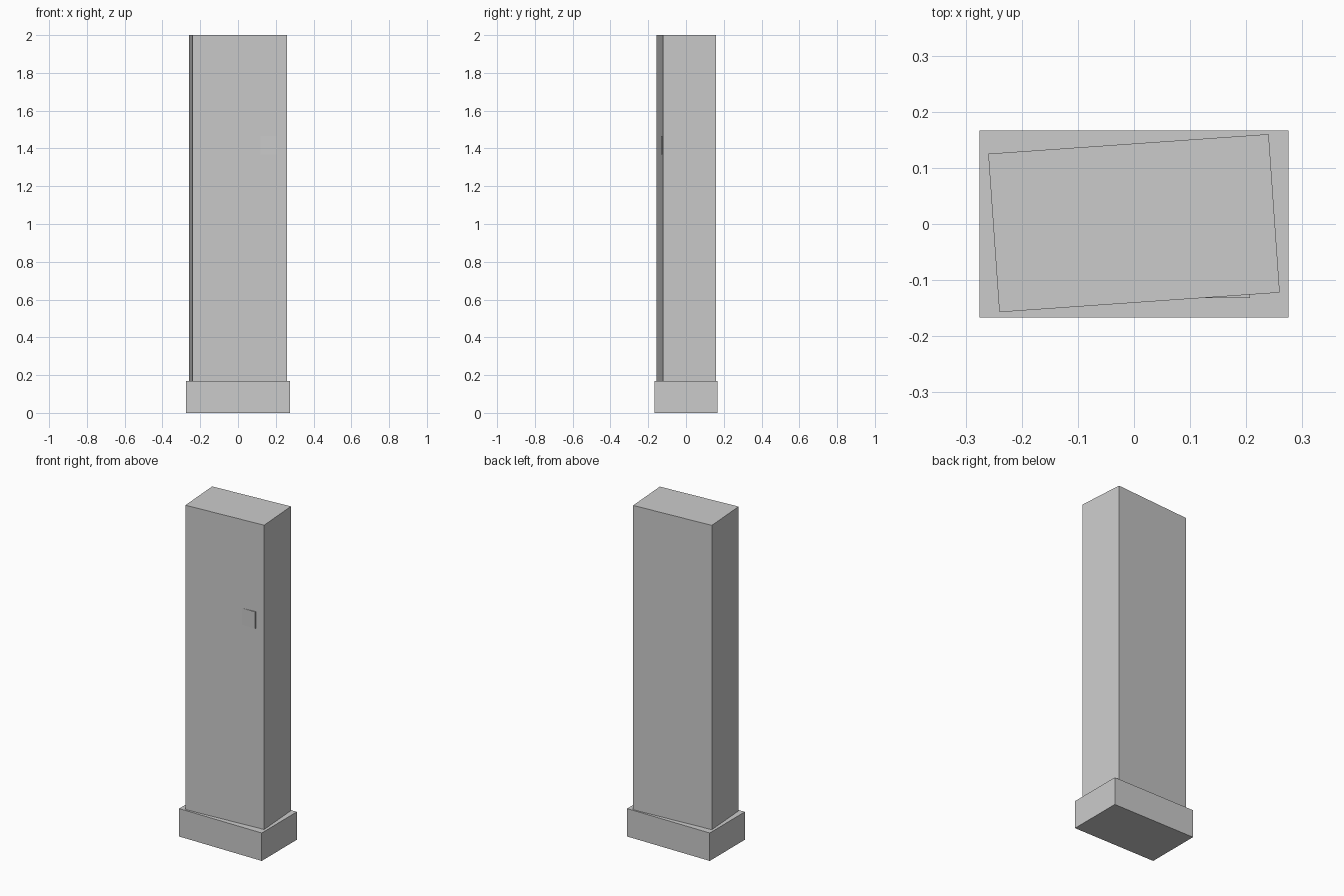
import bpy
from math import radians

if "Cube" in bpy.data.objects:
    bpy.data.objects.remove(bpy.data.objects["Cube"])


def box(name, size, center, turn=0.0):
    bpy.ops.mesh.primitive_cube_add(size=1, location=center, rotation=(0, 0, radians(turn)))
    ob = bpy.context.object
    ob.name = name
    ob.scale = size
    bpy.ops.object.transform_apply(location=False, rotation=True, scale=True)
    return ob


# Axis-aligned plinth
box("base", (0.55, 0.334, 0.168), (0, 0, 0.084))

# Tall slab, twisted slightly on the plinth
box("slab", (0.501, 0.283, 1.832), (0, 0.0015, 1.084), 4.0)

# Small square plate, partly sunk into the slab front
box("plate", (0.1, 0.012, 0.1), (0.157, -0.126, 1.417))
